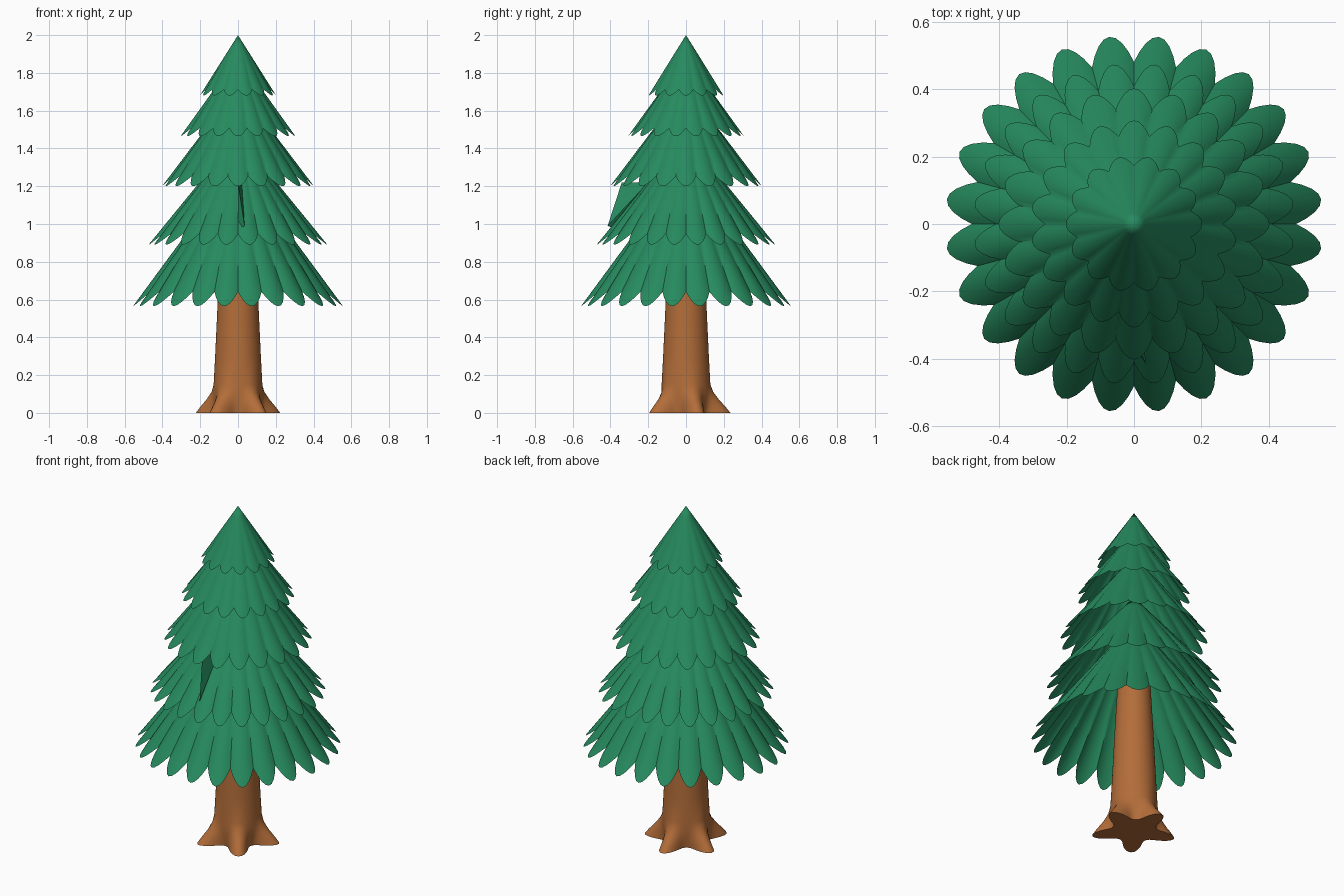
import bpy
from math import sin, cos, pi, radians, sqrt

cube = bpy.data.objects.get("Cube")
if cube:
    bpy.data.objects.remove(cube, do_unlink=True)


def material(name, colour):
    mat = bpy.data.materials.new(name)
    mat.use_nodes = True
    mat.diffuse_color = colour
    mat.node_tree.nodes["Principled BSDF"].inputs["Base Color"].default_value = colour
    return mat


green = material("pine green", (0.019, 0.255, 0.112, 1))
brown = material("bark brown", (0.45, 0.153, 0.041, 1))


def add_object(name, verts, faces, mat, angle=40):
    mesh = bpy.data.meshes.new(name)
    mesh.from_pydata(verts, [], faces)
    mesh.materials.append(mat)
    obj = bpy.data.objects.new(name, mesh)
    bpy.context.collection.objects.link(obj)
    bpy.ops.object.select_all(action="DESELECT")
    obj.select_set(True)
    bpy.context.view_layer.objects.active = obj
    bpy.ops.object.shade_smooth_by_angle(angle=radians(angle))
    return obj


def ring_faces(rings, n):
    """Quads joining stacked rings, lowest ring first."""
    return [(k * n + i, k * n + (i + 1) % n, (k + 1) * n + (i + 1) % n, (k + 1) * n + i)
            for k in range(rings - 1) for i in range(n)]


# Foliage tiers: fluted cones whose rims end in rounded lobes
def foliage_tier(name, radius, bottom, apex, lobes, phase):
    steps, rings, notch, groove = 8, 6, 0.1, 0.045
    n = lobes * steps
    verts = []
    for k in range(rings):
        t = 1 - k / rings
        for i in range(n):
            s = sin(pi / 2 * (2 * (i % steps) / steps - 1))
            u = 2 * (i % steps) / steps - 1
            length = t * (1 - notch * (1 - sqrt(max(0, 1 - s * s))))
            r = radius * length * (1 - groove * t * u * u)
            a = phase + (i / steps - 0.5) * 2 * pi / lobes
            verts.append((r * cos(a), r * sin(a), apex - (apex - bottom) * length))
    faces = ring_faces(rings, n)
    tip, last = len(verts), (rings - 1) * n
    verts.append((0, 0, apex))
    faces += [(last + i, last + (i + 1) % n, tip) for i in range(n)]
    return add_object(name, verts, faces, green)


# name, radius, rim height, apex height, lobes, whether a lobe is centred on the back
tiers = [
    ("bottom_foliage", 0.56, 0.565, 1.32, 24, False),
    ("lower_foliage", 0.477, 0.89, 1.47, 24, False),
    ("middle_foliage", 0.402, 1.20, 1.73, 20, True),
    ("upper_foliage", 0.307, 1.465, 1.89, 18, True),
    ("top_foliage", 0.202, 1.68, 2.0, 14, False),
]
for name, radius, bottom, apex, lobes, centred in tiers:
    phase = pi / 2 + (0 if centred else pi / lobes)
    foliage_tier(name, radius, bottom, apex, lobes, phase)

# Small lifted needle sliver on the front
add_object("lifted_needle",
           [(0.0, -0.34, 1.22), (0.035, -0.415, 0.99), (0.0, -0.36, 0.97), (0.02, -0.2, 1.22)],
           [(0, 1, 3), (0, 2, 1), (0, 3, 2), (1, 2, 3)], green, 10)

# Trunk: tapering column with five roots flaring at the foot
profile = [  # height, radius, root reach
    (0, 0.122, 0.113), (0.03, 0.126, 0.085), (0.07, 0.13, 0.045),
    (0.11, 0.131, 0.014), (0.15, 0.129, 0), (0.3, 0.121, 0),
    (0.6, 0.107, 0), (1.1, 0.08, 0),
]
n = 80
verts = []
for z, r, reach in profile:
    for i in range(n):
        a = 2 * pi * i / n
        ridge = ((1 + cos(5 * (a - pi / 2))) / 2) ** 1.5
        d = r + reach * ridge
        verts.append((d * cos(a), d * sin(a), z))
faces = ring_faces(len(profile), n)
faces.append(tuple(reversed(range(n))))
faces.append(tuple(range((len(profile) - 1) * n, len(profile) * n)))
add_object("trunk", verts, faces, brown, 50)
